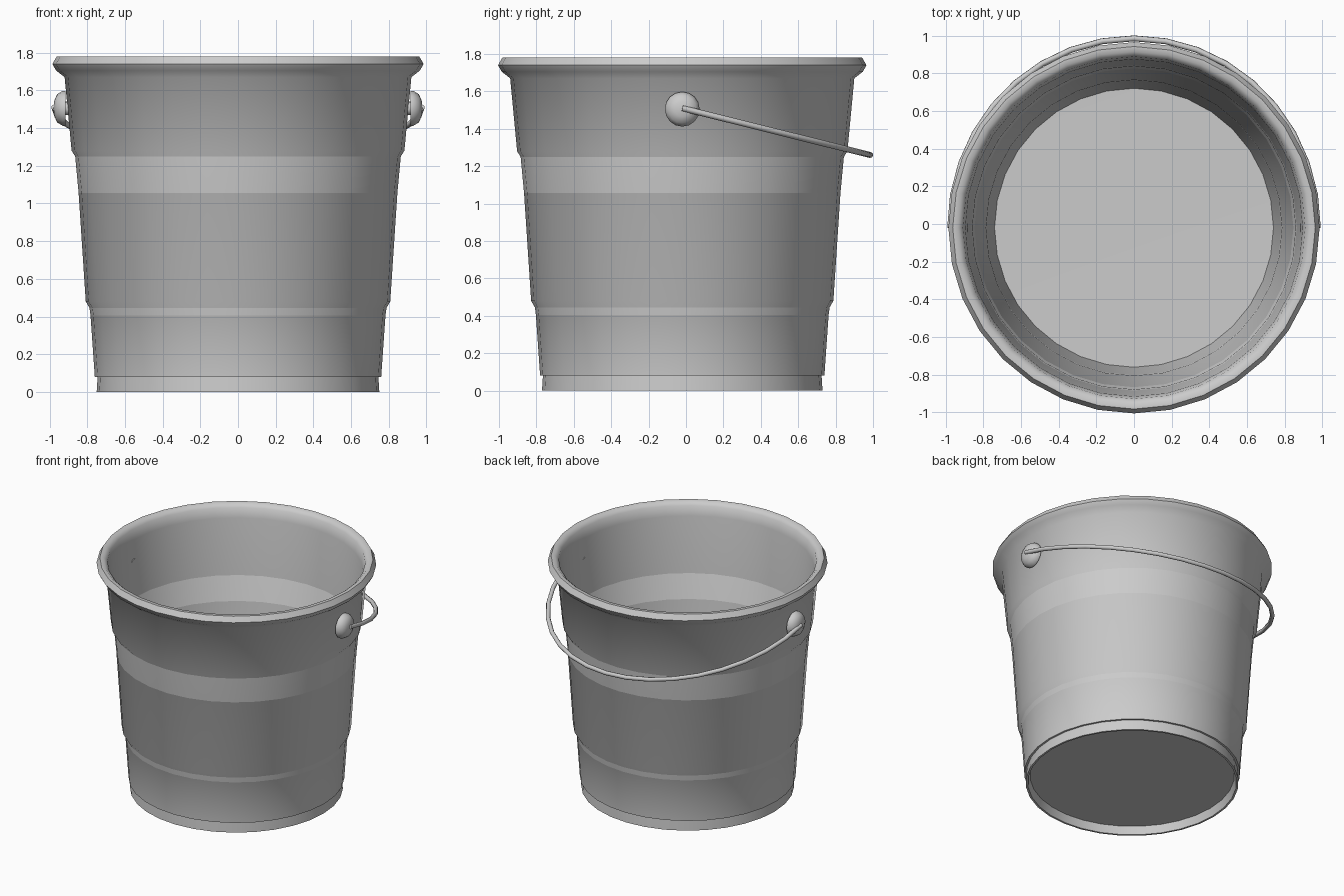
import bpy, math
from mathutils import Matrix

if "Cube" in bpy.data.objects:
    bpy.data.objects.remove(bpy.data.objects["Cube"])

CY = -0.02  # bucket axis in y


def lathe(name, profile, segments, matrix):
    """Spin (radius, height) pairs about z; radius 0 makes a pole."""
    verts, rings, faces = [], [], []
    for r, h in profile:
        n = 1 if r == 0 else segments
        rings.append([len(verts) + i for i in range(n)])
        for i in range(n):
            a = 2 * math.pi * i / segments
            verts.append((r * math.cos(a), r * math.sin(a), h))
    for a, b in zip(rings, rings[1:]):
        for i in range(segments):
            j = (i + 1) % segments
            quad = [a[i % len(a)], a[j % len(a)], b[j % len(b)], b[i % len(b)]]
            faces.append(list(dict.fromkeys(quad)))
    mesh = bpy.data.meshes.new(name)
    mesh.from_pydata(verts, [], faces)
    mesh.transform(matrix)
    obj = bpy.data.objects.new(name, mesh)
    bpy.context.collection.objects.link(obj)
    smooth(obj, 50)
    return obj


def smooth(obj, angle):
    bpy.ops.object.select_all(action='DESELECT')
    obj.select_set(True)
    bpy.context.view_layer.objects.active = obj
    bpy.ops.object.shade_smooth_by_angle(angle=math.radians(angle))


# Bucket: recessed underside, foot ring, stepped wall, rolled rim, inside
lathe("bucket_body", [
    (0, 0.06), (0.72, 0.06), (0.735, 0.0), (0.75, 0.0), (0.745, 0.08),
    (0.76, 0.08), (0.785, 0.44), (0.808, 0.48), (0.858, 1.24), (0.883, 1.28),
    (0.92, 1.67), (0.965, 1.705), (0.985, 1.74), (0.962, 1.78), (0.935, 1.78),
    (0.908, 1.755), (0.895, 1.68), (0.865, 1.26), (0.79, 0.46), (0.74, 0.09),
    (0, 0.08)], 32, Matrix.Translation((0, CY, 0)))

# Handle mounts on both sides
for side, label in ((1, "right"), (-1, "left")):
    turn = Matrix.Rotation(side * math.pi / 2, 4, 'Y')
    place = Matrix.Translation((side * 0.91, CY, 1.505)) @ turn
    lathe("handle_mount_" + label, [
        (0, -0.03), (0.035, -0.03), (0.035, 0.005), (0.093, 0.005),
        (0.093, 0.02), (0.075, 0.05), (0.04, 0.065), (0, 0.068)], 16, place)

# Wire handle hanging towards the back
curve = bpy.data.curves.new("wire_handle", 'CURVE')
curve.dimensions = '3D'
curve.bevel_depth = 0.016
curve.bevel_resolution = 2
curve.use_fill_caps = True
N = 18
spline = curve.splines.new('POLY')
spline.points.add(N)
for i, p in enumerate(spline.points):
    t = math.pi * i / N
    s = math.sin(t)
    p.co = (0.975 * math.cos(t), CY + 1.005 * s, 1.51 - 0.25 * s, 1)
handle = bpy.data.objects.new("wire_handle", curve)
bpy.context.collection.objects.link(handle)
bpy.context.view_layer.objects.active = handle
bpy.ops.object.select_all(action='DESELECT')
handle.select_set(True)
bpy.ops.object.convert(target='MESH')
smooth(bpy.context.view_layer.objects.active, 50)
